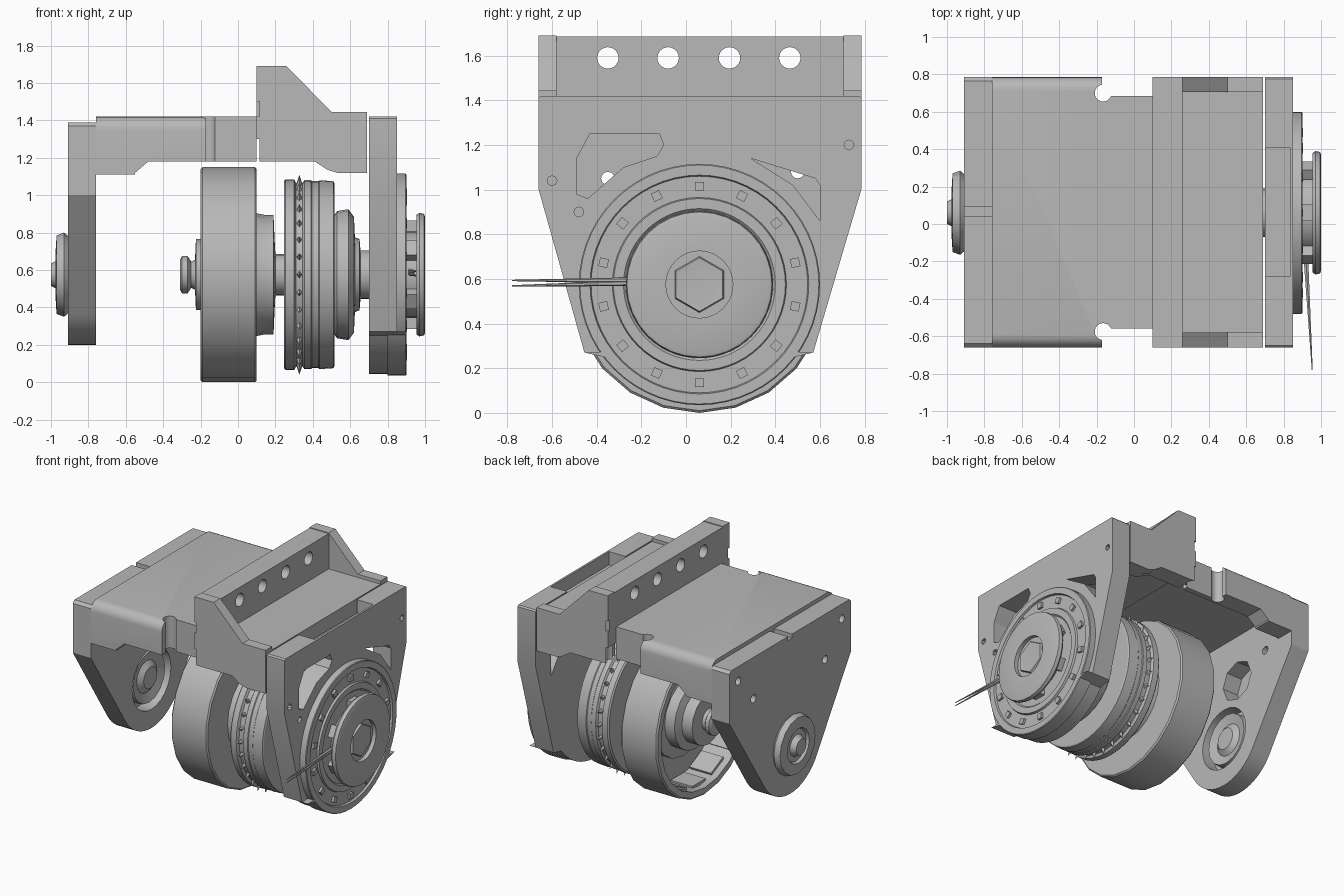
import bpy, bmesh, math
from mathutils import Vector, Matrix

old = bpy.data.objects.get("Cube")
if old:
    bpy.data.objects.remove(old, do_unlink=True)

grey = bpy.data.materials.new("machined_grey")
grey.use_nodes = True
COLOUR = (0.48, 0.48, 0.48, 1)
grey.diffuse_color = COLOUR
grey.node_tree.nodes["Principled BSDF"].inputs["Base Color"].default_value = COLOUR

AY, AZ = 0.06, 0.575        # wheel axis
FRONT, BACK = -0.66, 0.785  # frame depth
parts = []


def finish(name, bm):
    bmesh.ops.remove_doubles(bm, verts=bm.verts, dist=1e-4)
    bmesh.ops.recalc_face_normals(bm, faces=bm.faces)
    mesh = bpy.data.meshes.new(name)
    bm.to_mesh(mesh)
    bm.free()
    mesh.materials.append(grey)
    obj = bpy.data.objects.new(name, mesh)
    bpy.context.collection.objects.link(obj)
    parts.append(obj)
    return obj


def prism(name, points, axis, a, b):
    """Extrude a 2D outline along an axis from a to b."""
    place = {"x": lambda p: (a, p[0], p[1]),
             "y": lambda p: (p[0], a, p[1]),
             "z": lambda p: (p[0], p[1], a)}[axis]
    bm = bmesh.new()
    face = bm.faces.new([bm.verts.new(place(p)) for p in points])
    ext = bmesh.ops.extrude_face_region(bm, geom=[face])
    move = Vector([(b - a) * (axis == k) for k in "xyz"])
    bmesh.ops.translate(bm, vec=move, verts=[v for v in ext["geom"] if isinstance(v, bmesh.types.BMVert)])
    return finish(name, bm)


def rect(u0, v0, u1, v1):
    return [(u0, v0), (u1, v0), (u1, v1), (u0, v1)]


def arc(cu, cv, r, start, end, n):
    angles = [math.radians(start + (end - start) * i / n) for i in range(n + 1)]
    return [(cu + r * math.cos(t), cv + r * math.sin(t)) for t in angles]


def circle(cu, cv, r, n=24):
    return arc(cu, cv, r, 0, 360, n)[:-1]


def lathe(name, profile, steps=48):
    """Spin (x, radius) points around the wheel axis."""
    bm = bmesh.new()
    verts = [bm.verts.new((x, AY, AZ + r)) for x, r in profile]
    edges = [bm.edges.new(pair) for pair in zip(verts, verts[1:])]
    bmesh.ops.spin(bm, geom=verts + edges, cent=(0, AY, AZ), axis=(1, 0, 0),
                   angle=math.tau, steps=steps)
    return finish(name, bm)


def around(name, count, x, radius, size, cone=False):
    """Ring of small blocks or spikes around the wheel axis."""
    bm = bmesh.new()
    for i in range(count):
        m = (Matrix.Translation((x, AY, AZ)) @ Matrix.Rotation(math.tau * i / count, 4, "X")
             @ Matrix.Translation((0, 0, radius)) @ Matrix.Diagonal((*size, 1)))
        if cone:
            bmesh.ops.create_cone(bm, segments=4, radius1=0.5, radius2=0, depth=1, cap_ends=True, matrix=m)
        else:
            bmesh.ops.create_cube(bm, size=1, matrix=m)
    return finish(name, bm)


def cut(obj, *cutters):
    for c in cutters:
        mod = obj.modifiers.new("cut", "BOOLEAN")
        mod.operation, mod.solver, mod.object = "DIFFERENCE", "EXACT", c
    bpy.context.view_layer.update()
    result = bpy.data.meshes.new_from_object(obj.evaluated_get(bpy.context.evaluated_depsgraph_get()))
    obj.modifiers.clear()
    obj.data = result
    for c in cutters:
        parts.remove(c)
        bpy.data.objects.remove(c, do_unlink=True)


# Crossbeam: channel with rounded shoulders
section = ([(FRONT, 1.11)] + arc(FRONT + 0.07, 1.35, 0.07, 180, 90, 6)
           + arc(BACK - 0.07, 1.35, 0.07, 90, 0, 6)
           + [(BACK, 1.11), (0.645, 1.11), (0.645, 1.25), (0.57, 1.32),
              (-0.44, 1.32), (-0.52, 1.25), (-0.52, 1.11)])
beam = prism("crossbeam", section, "x", -0.76, 0.1)
cutters = [prism("arch", [(-0.58, 1.0), (-0.55, 1.12), (-0.48, 1.18), (0.2, 1.18), (0.2, 1.0)], "y", -1, 1)]
for edge, inner in ((FRONT, -0.56), (BACK, 0.685)):
    lo, hi = sorted((edge * 1.2, inner))
    cutters.append(prism("notch", rect(-0.17, lo, 0.2, hi), "z", 1, 1.6))
    mid = inner + 0.015 * (1 if edge > 0 else -1)
    cutters.append(prism("notch_end", circle(-0.165, mid, 0.045), "z", 1, 1.6))
cut(beam, *cutters)

# Raised bracket: channel, wall and sloped end gussets
floor = prism("bracket_floor", rect(0.1, FRONT, 0.69, BACK), "z", 1.3, 1.42)
wall = prism("bracket_wall", rect(0.1, FRONT + 0.02, 0.26, BACK - 0.02), "z", 1.4, 1.685)
cut(wall, *[prism("hole", circle(y, 1.59, 0.048), "x", 0, 0.4) for y in (-0.35, -0.08, 0.195, 0.465)])
side = [(0.1, 1.18), (0.1, 1.69), (0.26, 1.69), (0.5, 1.445), (0.69, 1.445),
        (0.69, 1.12), (0.53, 1.12), (0.48, 1.135), (0.41, 1.18)]
for name, a, b in (("front_gusset", FRONT, FRONT + 0.08), ("back_gusset", BACK - 0.08, BACK)):
    gusset = prism(name, side, "y", a, b)
    cut(gusset, prism("notch_end", circle(0.095, (a + b) / 2, 0.045), "z", 1, 1.5))
for name, a, b in (("front_flange", -0.6, -0.52), ("back_flange", 0.645, 0.72)):
    prism(name, [(0.14, 1.18), (0.14, 1.4), (0.69, 1.4), (0.69, 1.12), (0.53, 1.12), (0.41, 1.18)], "y", a, b)

# Side plate at -x, with bearing recess and corner holes
plate = prism("right_side_plate",
              [(FRONT, 1.0), (FRONT, 1.37), (FRONT + 0.02, 1.39), (BACK - 0.02, 1.39), (BACK, 1.37), (BACK, 1.0)]
              + arc(AY, 0.57, 0.37, -33, -147, 20), "x", -0.91, -0.76)
cut(plate,
    prism("bearing_recess", circle(AY, 0.57, 0.23), "x", -0.86, -0.7),
    prism("window_recess", circle(0.2, 0.97, 0.15, 8), "x", -0.89, -0.7),
    prism("top_groove", rect(-1, 0.04, -0.7, 0.09), "z", 1.36, 1.5),
    *[prism("hole", circle(y, z, 0.03, 12), "x", -1, -0.7)
      for y, z in ((-0.55, 1.28), (0.68, 1.28), (-0.35, 1.05), (0.5, 1.08))])
lathe("outer_bearing_cap", [(-0.9, 0), (-0.9, 0.2), (-0.93, 0.225), (-0.97, 0.21), (-0.975, 0.13),
                            (-0.955, 0.12), (-0.96, 0.08), (-1.0, 0.06), (-1.0, 0)], 16)
lathe("inner_bearing", [(-0.87, 0), (-0.87, 0.2), (-0.78, 0.19), (-0.8, 0.12), (-0.77, 0.08), (-0.77, 0)], 16)

# Side plate at +x, with windows and a pocket in its top edge
plate = prism("left_side_plate",
              [(-0.455, 0.27), (FRONT, 1.0), (FRONT, 1.41), (FRONT + 0.01, 1.42),
               (BACK - 0.01, 1.42), (BACK, 1.41), (BACK, 1.0), (0.57, 0.27)]
              + arc(AY, AZ, 0.53, -38, -142, 20), "x", 0.7, 0.85)
cut(plate,
    prism("front_window", [(-0.49, 0.98), (-0.49, 1.14), (-0.43, 1.25), (-0.12, 1.25), (-0.1, 1.2),
                           (-0.13, 1.15), (-0.28, 1.1), (-0.44, 0.96)], "x", 0.6, 1),
    prism("back_window", [(0.29, 1.14), (0.58, 1.05), (0.6, 1.02), (0.6, 0.86), (0.48, 1.02)], "x", 0.6, 1),
    prism("pocket", rect(0.69, -0.28, 0.835, 0.41), "z", 1.32, 1.5),
    *[prism("hole", circle(y, z, 0.022, 8), "x", 0.6, 1)
      for y, z in ((-0.6, 1.04), (-0.48, 0.9), (0.73, 1.2))])

# Lower lip along the bottom of that plate
prism("lower_lip", [(-0.455, 0.27)] + arc(AY, AZ, 0.53, -142, -38, 20) + [(0.57, 0.27)]
      + arc(AY, AZ, 0.49, -38, -142, 20), "x", 0.7, 0.9)

# Motor cover with groove, flange and centre nut
lathe("motor_cover", [(0.8, 0), (0.8, 0.54), (0.895, 0.54), (0.9, 0.535), (0.9, 0.49), (0.885, 0.485),
                      (0.885, 0.39), (0.9, 0.385), (0.9, 0.34), (0.89, 0.33), (0.89, 0)], 56)
around("cover_bolts", 14, 0.89, 0.44, (0.025, 0.04, 0.04))
lathe("hub_neck", [(0.88, 0), (0.88, 0.23), (0.97, 0.23), (0.97, 0)], 32)
lathe("hub_flange", [(0.955, 0.15), (0.955, 0.32), (0.97, 0.33), (0.995, 0.325), (1.0, 0.31),
                     (1.0, 0.15), (0.955, 0.15)], 32)
around("hub_spacers", 6, 0.93, 0.26, (0.07, 0.09, 0.06))
lathe("hub_nut", [(0.96, 0), (0.96, 0.13), (0.985, 0.12), (0.98, 0.07), (0.99, 0)], 6)

# Two thin leads leaving the hub
for i, dz in enumerate((0.008, -0.016)):
    bm = bmesh.new()
    start, end = Vector((0.92, -0.2, 0.59 + dz / 2)), Vector((0.953, -0.78, 0.585 + dz))
    d = end - start
    bmesh.ops.create_cone(bm, segments=6, radius1=0.014, radius2=0.003, depth=d.length, cap_ends=True,
                          matrix=Matrix.Translation((start + end) / 2) @ d.to_track_quat("Z", "Y").to_matrix().to_4x4())
    finish("lead_%d" % (i + 1), bm)

# Drum: open cup with inner blocks and a stator hub
lathe("drum", [(0.1, 0), (0.1, 0.565), (0.09, 0.575), (-0.19, 0.575), (-0.2, 0.565),
               (-0.2, 0.52), (0.04, 0.52), (0.04, 0)], 22)
around("drum_blocks", 14, -0.06, 0.51, (0.18, 0.16, 0.03))
lathe("drum_hub", [(0.05, 0), (0.05, 0.33), (-0.02, 0.33), (-0.04, 0.25), (-0.12, 0.25), (-0.14, 0.19),
                   (-0.225, 0.19), (-0.23, 0.08), (-0.25, 0.07), (-0.27, 0.1), (-0.3, 0.1), (-0.31, 0.08),
                   (-0.31, 0)], 16)
lathe("drum_collar", [(0.09, 0), (0.09, 0.33), (0.14, 0.32), (0.19, 0.32), (0.195, 0.2), (0.2, 0.11),
                      (0.26, 0.11), (0.26, 0)], 20)

# Toothed rotor, stepped rings and the shaft into the plate
lathe("rotor", [(0.245, 0), (0.245, 0.5), (0.255, 0.51), (0.3, 0.51), (0.31, 0.49), (0.345, 0.49),
                (0.355, 0.505), (0.39, 0.505), (0.395, 0.5), (0.43, 0.5), (0.435, 0.505), (0.51, 0.5),
                (0.515, 0.49), (0.515, 0)], 48)
around("rotor_teeth", 32, 0.328, 0.505, (0.04, 0.05, 0.06), cone=True)
lathe("shaft_steps", [(0.5, 0), (0.5, 0.3), (0.53, 0.34), (0.59, 0.35), (0.62, 0.31), (0.625, 0.2),
                      (0.65, 0.19), (0.655, 0.13), (0.72, 0.13), (0.72, 0)], 28)

# Smooth curved faces, keep edges sharp
bpy.ops.object.select_all(action="DESELECT")
for obj in parts:
    obj.select_set(True)
bpy.context.view_layer.objects.active = parts[0]
bpy.ops.object.shade_smooth_by_angle(angle=math.radians(25))
